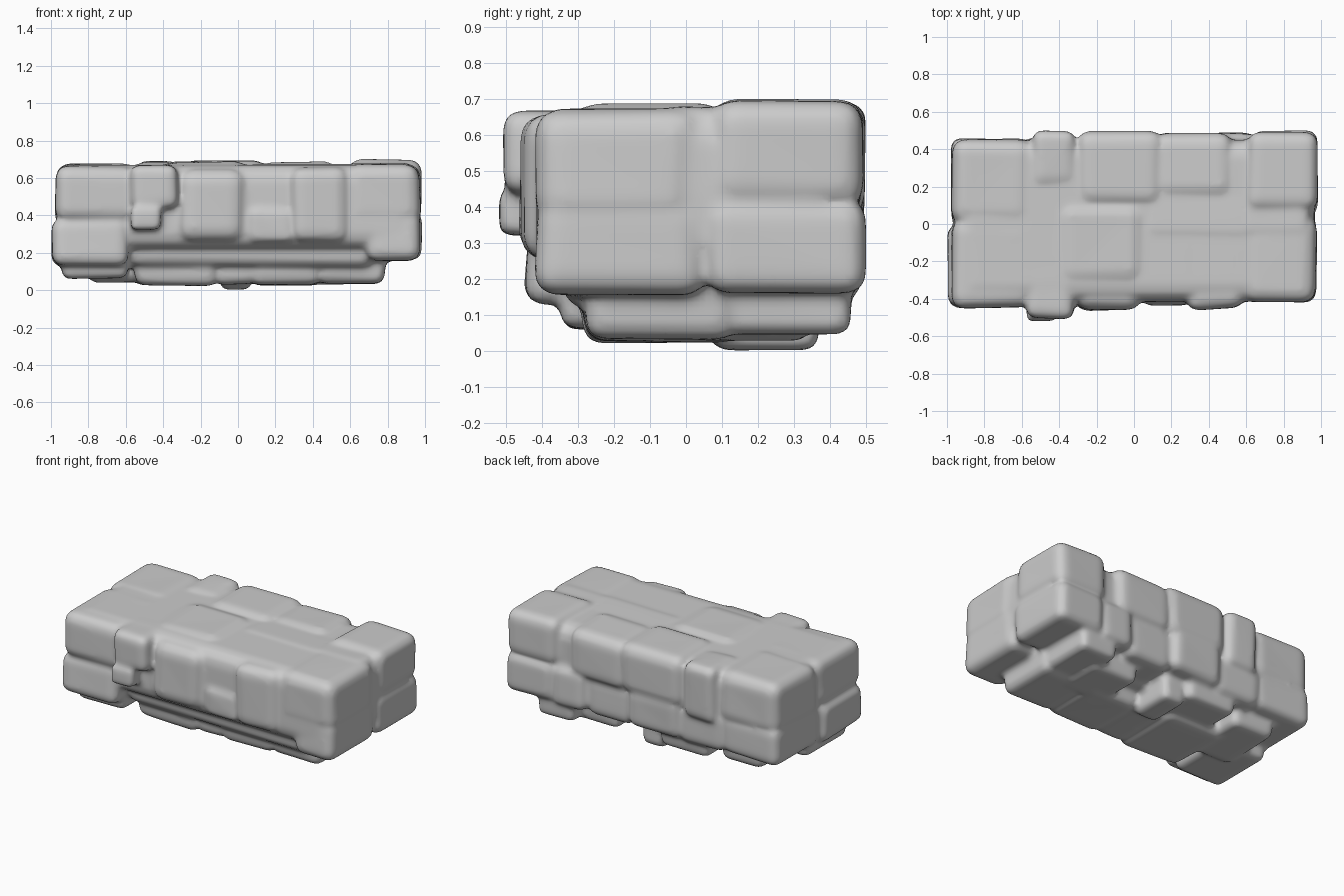
import bpy, bmesh, random
from mathutils import Vector

random.seed(11)

# Each block: x0, x1, y0, y1, z0, z1
UPPER = [  # upper course, visible from the top
    (-.98, -.55, -.46, .02, .36, .67), (-.98, -.54, .00, .46, .34, .68),
    (-.58, -.32, -.51, -.20, .43, .67), (-.60, -.40, -.25, .25, .25, .66),
    (-.55, -.31, .20, .50, .32, .69), (-.43, .06, -.34, .12, .30, .69),
    (-.33, .05, -.47, .00, .26, .66), (-.32, .16, .10, .51, .36, .70),
    (.10, .54, .14, .49, .36, .69), (.02, .65, -.10, .20, .30, .68),
    (.03, .32, -.39, -.05, .28, .65), (.28, .60, -.46, .05, .25, .66),
    (.57, .98, -.43, .04, .34, .68), (.60, .99, .06, .49, .40, .70),
    (.55, .95, -.08, .18, .30, .68),
]
LOWER = [  # middle course: front, ends and back
    (-1.0, -.58, -.45, .00, .13, .39), (-.98, -.55, -.02, .46, .14, .40),
    (-.58, -.41, -.52, -.20, .32, .45), (.05, .30, -.44, -.10, .25, .44),
    (.68, .98, -.42, .06, .15, .44), (.62, .99, .06, .51, .16, .42),
    (-.60, -.25, .05, .47, .13, .40), (-.28, .10, .10, .49, .15, .42),
    (.08, .42, .10, .47, .13, .40), (.40, .66, .10, .49, .15, .42),
    (-.60, .72, -.34, .25, .12, .45),
]
BASE = [  # narrow footing under the overhang
    (-.95, -.58, -.36, .10, .06, .25), (-.80, -.48, -.10, .36, .04, .25),
    (-.57, -.10, -.30, .20, .02, .25), (-.14, .10, -.28, .15, .03, .25),
    (-.10, .08, .06, .38, .00, .20), (-.45, -.08, .05, .42, .05, .22),
    (.06, .45, -.30, .15, .025, .25), (.25, .60, .00, .36, .03, .22),
    (.42, .80, -.29, .14, .03, .25), (.50, .78, .08, .47, .05, .22),
]
# solid heart that keeps the joints between blocks shallow
HEART = [(-.94, .95, -.41, .44, .22, .665)]


def add_block(bm, box, skew, foot=1.0):
    """Worn stone block: skewed box with rounded edges and optional taper."""
    x0, x1, y0, y1, z0, z1 = box
    part = bmesh.new()
    bmesh.ops.create_cube(part, size=1)
    size = Vector((x1 - x0, y1 - y0, z1 - z0))
    mid = Vector((x1 + x0, y1 + y0, z1 + z0)) / 2
    for v in part.verts:
        pull = Vector([1.03 - random.uniform(0, skew) for _ in range(3)])
        if v.co.z < 0:
            pull.x *= foot
            pull.y *= foot
        v.co = mid + v.co * size * pull
    bmesh.ops.bevel(part, geom=part.edges[:], offset=min(size) * .2,
                    segments=3, profile=.5, affect='EDGES')
    me = bpy.data.meshes.new("block")
    part.to_mesh(me)
    part.free()
    bm.from_mesh(me)
    bpy.data.meshes.remove(me)


stone = bpy.data.materials.new("grey stone")
stone.diffuse_color = (.6, .6, .6, 1)

bm = bmesh.new()
for box in UPPER + LOWER:
    add_block(bm, box, .11)
for box in BASE:
    add_block(bm, box, .1, .95)
for box in HEART:
    add_block(bm, box, .03)
mesh = bpy.data.meshes.new("rock_slab")
bm.to_mesh(mesh)
bm.free()
rock = bpy.data.objects.new("rock_slab", mesh)
bpy.context.collection.objects.link(rock)
mesh.materials.append(stone)

# Fuse the blocks into one weathered skin
fuse = rock.modifiers.new("fuse", 'REMESH')
fuse.mode = 'VOXEL'
fuse.voxel_size = .016
fuse.use_smooth_shade = True
wear = rock.modifiers.new("wear", 'SMOOTH')
wear.factor = .5
wear.iterations = 6
